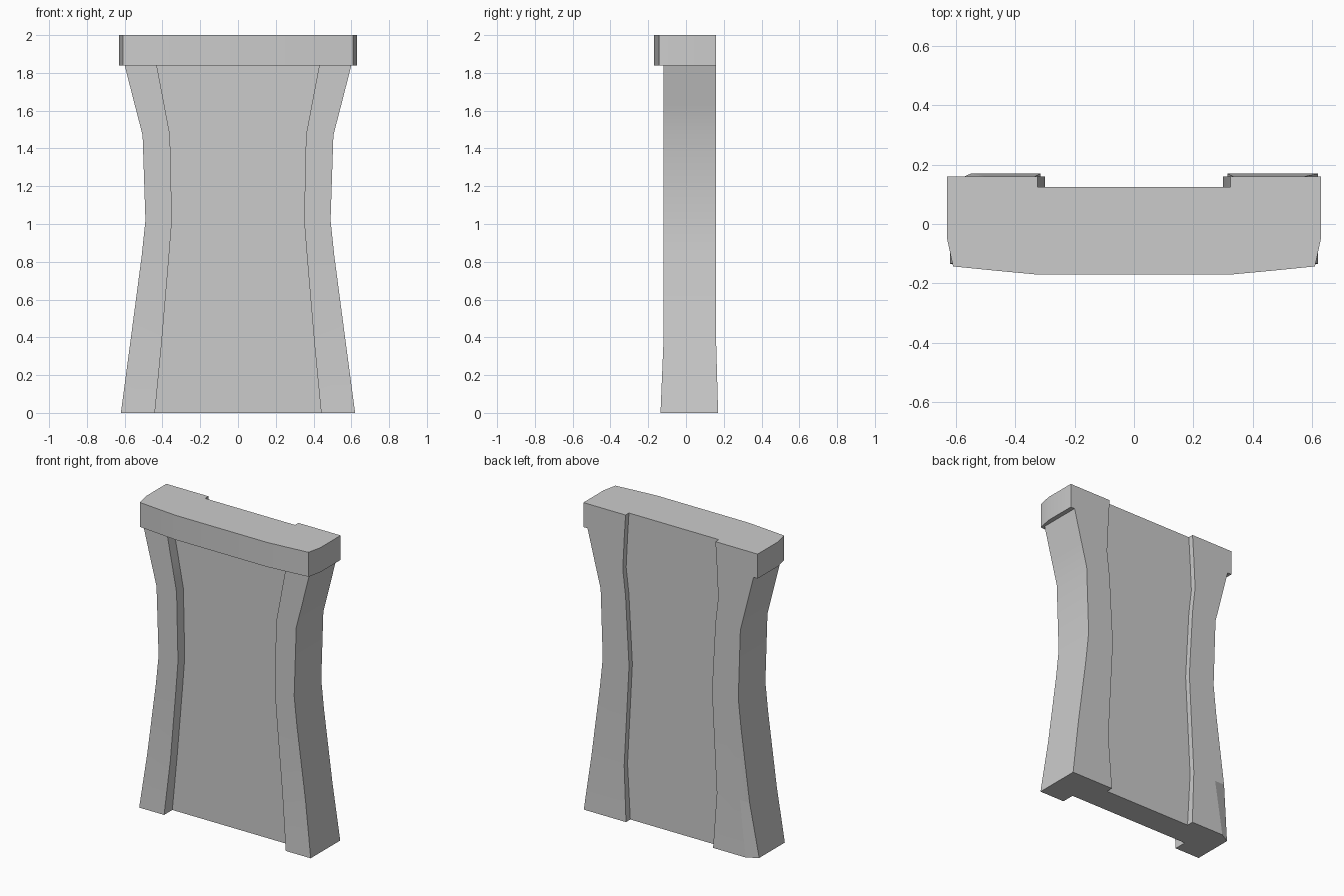
import bpy, bmesh, math

if "Cube" in bpy.data.objects:
    bpy.data.objects.remove(bpy.data.objects["Cube"])

# Body levels: z, outer half width, front groove x, back groove x, front y, back y
LEVELS = [
    (0.00, 0.62, 0.44, 0.315, -0.135, 0.17),
    (0.36, 0.572, 0.405, 0.335, -0.12, 0.16),
    (0.83, 0.51, 0.365, 0.31, -0.12, 0.16),
    (1.02, 0.49, 0.35, 0.30, -0.12, 0.16),
    (1.47, 0.505, 0.36, 0.325, -0.12, 0.16),
    (1.64, 0.549, 0.392, 0.345, -0.12, 0.16),
    (1.84, 0.60, 0.43, 0.335, -0.12, 0.16),
]
FRONT_PANEL, BACK_PANEL = -0.05, 0.125


def body_half(outer, front_x, back_x, front_y, back_y):
    """Right half of the H-shaped section, front to back."""
    return [(front_x, FRONT_PANEL), (front_x, front_y), (outer, front_y),
            (outer, FRONT_PANEL), (outer, back_y), (outer - 0.07, back_y),
            (back_x, back_y), (back_x, BACK_PANEL)]


def cap_half(back_x):
    """Right half of the bowed top cap, notched at the back."""
    return [(0.33, -0.17), (0.47, -0.157), (0.61, -0.143), (0.63, -0.05),
            (0.63, 0.16), (0.53, 0.16), (back_x, 0.16), (back_x, BACK_PANEL)]


def add_ring(bm, half, z):
    loop = half + [(-x, y) for x, y in reversed(half)]
    return [bm.verts.new((x, y, z)) for x, y in loop]


bm = bmesh.new()
rings = [add_ring(bm, body_half(*row[1:]), row[0]) for row in LEVELS]
# Cap, stepping outward from the top of the body
rings.append(add_ring(bm, cap_half(0.335), 1.84))
rings.append(add_ring(bm, cap_half(0.325), 2.0))

# Worn lower back corner on the left rail
rings[0][11].co.y = 0.13

# Skin the sections and close both ends
for low, high in zip(rings, rings[1:]):
    for i in range(len(low)):
        j = (i + 1) % len(low)
        bm.faces.new((low[i], low[j], high[j], high[i]))
bm.faces.new(list(reversed(rings[0])))
bm.faces.new(rings[-1])

bmesh.ops.remove_doubles(bm, verts=bm.verts[:], dist=0.0005)
bmesh.ops.dissolve_degenerate(bm, edges=bm.edges[:], dist=0.0005)
bmesh.ops.recalc_face_normals(bm, faces=bm.faces[:])

mesh = bpy.data.meshes.new("waisted_panel")
bm.to_mesh(mesh)
bm.free()
panel = bpy.data.objects.new("waisted_panel", mesh)
bpy.context.collection.objects.link(panel)

# Soften the gentle side curves, keep the rail edges crisp
bpy.context.view_layer.objects.active = panel
panel.select_set(True)
bpy.ops.object.shade_smooth_by_angle(angle=math.radians(14))
